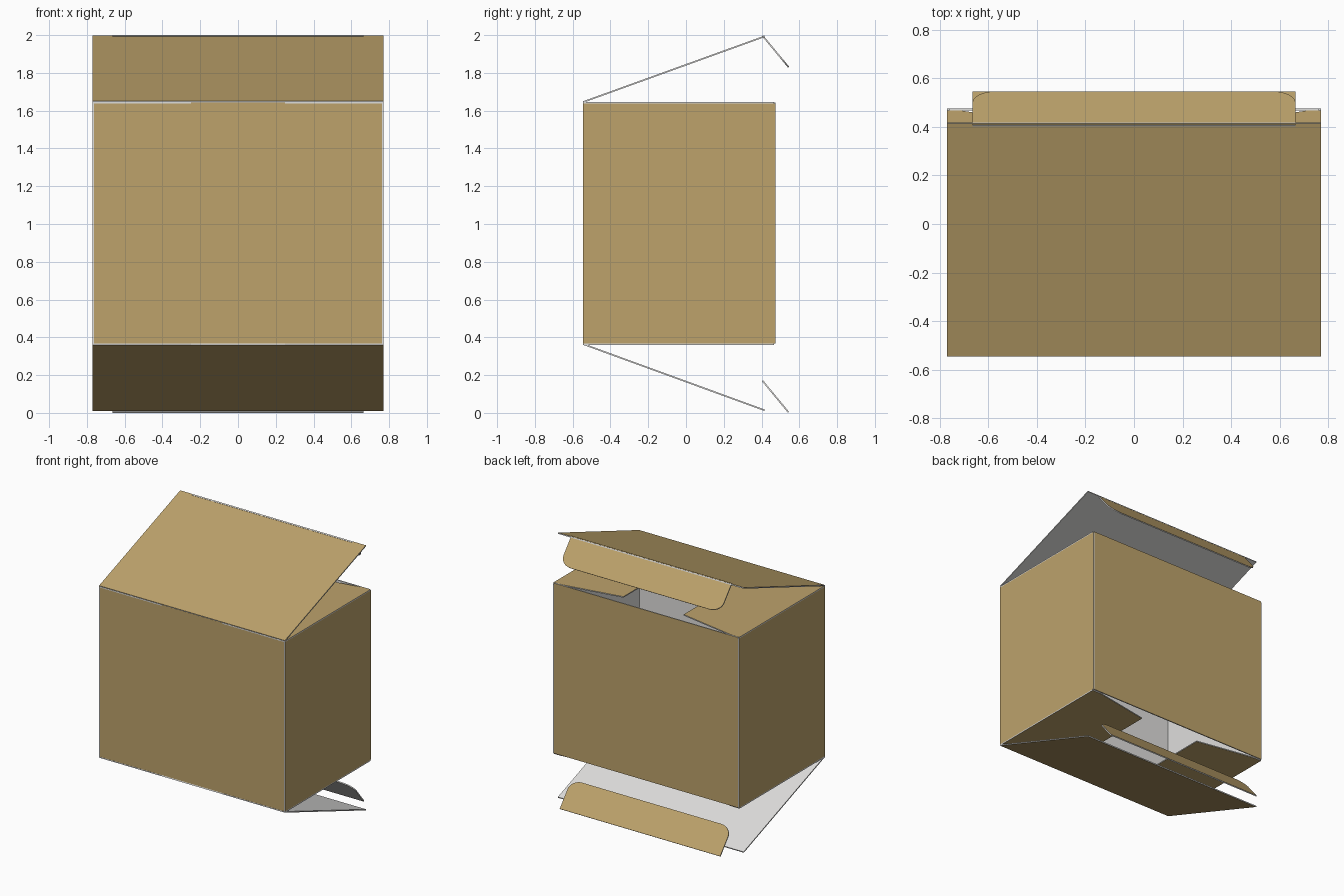
import bpy, bmesh, math
from mathutils import Vector

if "Cube" in bpy.data.objects:
    bpy.data.objects.remove(bpy.data.objects["Cube"])

T = 0.008                      # board thickness
W, YF, YB = 0.77, -0.545, 0.475  # half width, front and back of the box
Z0, Z1 = 0.36, 1.645           # bottom and top of the box


def material(name, rgb):
    m = bpy.data.materials.new(name)
    m.diffuse_color = (*rgb, 1)
    m.use_nodes = True
    m.node_tree.nodes["Principled BSDF"].inputs["Base Color"].default_value = m.diffuse_color
    return m


brown = material("brown_card", (0.51, 0.365, 0.148))
grey = material("pale_grey_inside", (0.74, 0.735, 0.72))


def panel(name, pts, outward):
    """Card sheet: brown outer face through pts, grey inner face and edges."""
    pts = [Vector(p) for p in pts]
    bm = bmesh.new()
    f = bm.faces.new([bm.verts.new(p) for p in pts])
    f.normal_update()
    if f.normal.dot(Vector(outward)) < 0:
        f.normal_flip()
    n = f.normal.copy()
    outer = [v.co.copy() for v in (l.vert for l in f.loops)]
    bm.clear()
    a = [bm.verts.new(p) for p in outer]
    b = [bm.verts.new(p - n * T) for p in outer]
    bm.faces.new(a).material_index = 0
    bm.faces.new(b[::-1]).material_index = 1
    for i in range(len(a)):
        j = (i + 1) % len(a)
        bm.faces.new((a[i], b[i], b[j], a[j])).material_index = 1
    me = bpy.data.meshes.new(name)
    bm.to_mesh(me)
    bm.free()
    me.materials.append(brown)
    me.materials.append(grey)
    ob = bpy.data.objects.new(name, me)
    bpy.context.collection.objects.link(ob)


def tuck_outline(half, length, r, steps=8):
    """Strip with two rounded corners at its far end, as (x, distance) pairs."""
    side = [(half - r + r * math.cos(t), length - r * 0.8 + r * 0.8 * math.sin(t))
            for t in (math.pi / 2 * i / steps for i in range(steps + 1))]
    right = [(half, 0)] + side
    return right + [(-x, d) for x, d in reversed(right)]


# four walls
zl, zh = Z0 + T, Z1 - T
for name, y, out in (("front_wall", YF + 0.001, -1), ("back_wall", YB, 1)):
    x = W - T
    panel(name, [(-x, y, zl), (x, y, zl), (x, y, Z1 - 0.001), (-x, y, Z1 - 0.001)], (0, out, 0))
for side, s in (("right", 1), ("left", -1)):
    panel(side + "_wall", [(s * W, YF, zl), (s * W, YB, zl), (s * W, YB, zh), (s * W, YF, zh)],
          (s, 0, 0))
    # tapered dust flaps at the top and bottom
    for end, z, out in (("top", Z1, 1), ("bottom", Z0, -1)):
        flap = [(W, YF), (W, YB - T), (0.71, YB - T), (0.665, 0.46), (0.25, 0.385), (0.25, YF)]
        panel(f"{end}_{side}_dust_flap", [(s * x, y, z) for x, y in flap], (0, 0, out))

# open lids, hinged along the front wall
for name, za, zb, out in (("top_lid", 1.65, 1.997, 1), ("bottom_lid", 0.36, 0.010, -1)):
    panel(name, [(-W, YF, za), (W, YF, za), (W, 0.415, zb), (-W, 0.415, zb)], (0, 0, out))

# tuck flaps; the lower one has its rounded corners uppermost
a, b = Vector((0, 0.408, 2.0)), Vector((0, 0.546, 1.833))
d = (b - a).normalized()
outline = tuck_outline(0.665, (b - a).length, 0.09)
panel("top_tuck_flap", [a + d * v + Vector((u, 0, 0)) for u, v in outline], (0, 1, 1))
low = Vector((0, 0.546, 0.0055))
panel("bottom_tuck_flap", [low - d * v + Vector((u, 0, 0)) for u, v in outline], (0, 1, 1))
